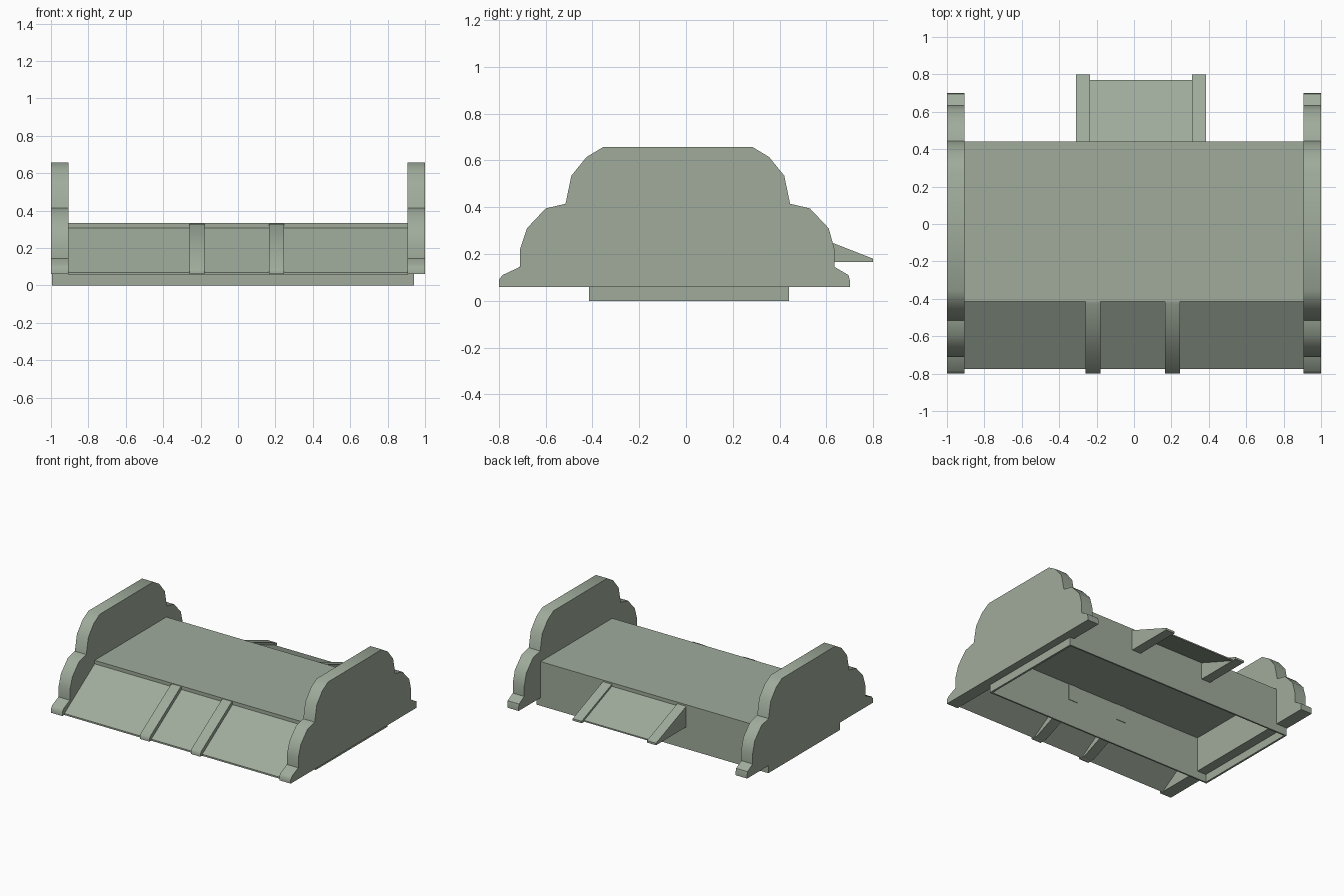
import bpy

if "Cube" in bpy.data.objects:
    bpy.data.objects.remove(bpy.data.objects["Cube"])

mat = bpy.data.materials.new("grey_green")
mat.diffuse_color = (0.35, 0.41, 0.33, 1)
mat.use_nodes = True
mat.node_tree.nodes["Principled BSDF"].inputs["Base Color"].default_value = mat.diffuse_color


def extrude_x(name, profile, x0, x1):
    """Solid made by extruding a y-z outline along x."""
    n = len(profile)
    verts = [(x0, y, z) for y, z in profile] + [(x1, y, z) for y, z in profile]
    faces = [tuple(range(n)), tuple(range(2 * n - 1, n - 1, -1))]
    faces += [(i, i + n, (i + 1) % n + n, (i + 1) % n) for i in range(n)]
    me = bpy.data.meshes.new(name)
    me.from_pydata(verts, [], faces)
    me.validate()
    me.materials.append(mat)
    ob = bpy.data.objects.new(name, me)
    bpy.context.collection.objects.link(ob)
    # consistent outward normals
    import bmesh
    bm = bmesh.new()
    bm.from_mesh(me)
    bmesh.ops.recalc_face_normals(bm, faces=bm.faces)
    bm.to_mesh(me)
    bm.free()
    bpy.ops.object.select_all(action='DESELECT')
    ob.select_set(True)
    bpy.context.view_layer.objects.active = ob
    bpy.ops.object.shade_smooth_by_angle(angle=0.7)
    return ob


# scalloped side walls
front_edge = [(-0.80, 0.06), (-0.80, 0.09), (-0.785, 0.11), (-0.71, 0.145),
              (-0.71, 0.22), (-0.68, 0.31), (-0.60, 0.395), (-0.515, 0.415),
              (-0.49, 0.535), (-0.425, 0.615), (-0.355, 0.657)]
back_edge = [(-0.07 - y - (0.03 if i < 3 else 0), z)
             for i, (y, z) in enumerate(front_edge)]
back_edge[:3] = [(0.70, 0.06), (0.70, 0.09), (0.695, 0.11)]
back_edge[3] = (0.635, 0.145)
back_edge[4] = (0.635, 0.22)
wall = front_edge + back_edge[::-1]
extrude_x("left_side_wall", wall, -1.0, -0.905)
extrude_x("right_side_wall", wall, 0.905, 1.0)

# open-bottomed platform box: top, front, back and ends
T = 0.012
YF, YB, TOP = -0.415, 0.44, 0.333
shell = [(YF, 0), (YF, TOP), (YB, TOP), (YB, 0),
         (YB - T, 0), (YB - T, TOP - T), (YF + T, TOP - T), (YF + T, 0)]
extrude_x("platform", shell, -0.995, 0.94)
end = [(YF, 0), (YF, TOP), (YB, TOP), (YB, 0)]
extrude_x("platform_left_end", end, -0.995, -0.98)
extrude_x("platform_right_end", end, 0.925, 0.94)

# wide front ramp, a thin sloping sheet
ramp = [(-0.41, 0.31), (-0.775, 0.07), (-0.775, 0.058), (-0.41, 0.295)]
extrude_x("front_ramp", ramp, -0.91, 0.91)

# small back ramp
back_ramp = [(0.43, 0.31), (0.77, 0.175), (0.77, 0.165), (0.43, 0.297)]
extrude_x("back_ramp", back_ramp, -0.24, 0.315)

# rails beside the ramps
front_rail = [(-0.40, 0.33), (-0.43, 0.328), (-0.79, 0.095), (-0.798, 0.075),
              (-0.798, 0.06), (-0.74, 0.06), (-0.40, 0.20)]
for side, x in (("left", -0.26), ("right", 0.165)):
    extrude_x(side + "_front_rail", front_rail, x, x + 0.08)
back_rail = [(0.43, 0.325), (0.80, 0.18), (0.80, 0.165), (0.43, 0.165)]
for side, x in (("left", -0.31), ("right", 0.31)):
    extrude_x(side + "_back_rail", back_rail, x, x + 0.075)
